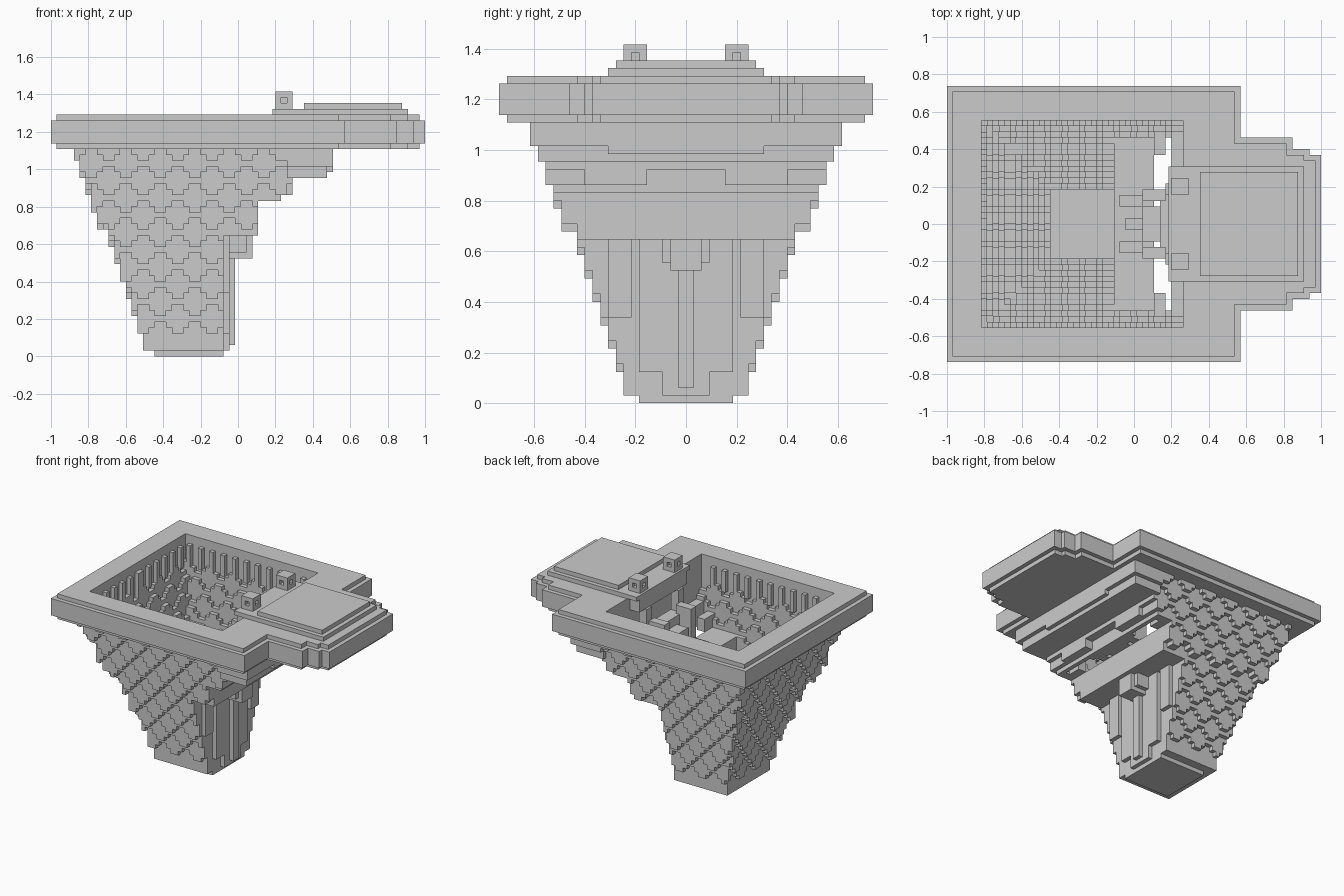
import bpy, bmesh
from mathutils import Vector

if "Cube" in bpy.data.objects:
    bpy.data.objects.remove(bpy.data.objects["Cube"])

S = 2 / 65                       # edge of one block unit
WAVE = (0, 0, 1, 2, 2, 1)        # zigzag edge of the woven courses


def pt(i, j, k):
    return Vector((-1 + i * S, j * S, k * S))


def finish(name, bm):
    bmesh.ops.recalc_face_normals(bm, faces=bm.faces)
    me = bpy.data.meshes.new(name)
    bm.to_mesh(me)
    bm.free()
    ob = bpy.data.objects.new(name, me)
    bpy.context.collection.objects.link(ob)
    return ob


def boxes(name, specs, mirror=False):
    """Boxes given as x0, x1, y0, y1, z0, z1 in block units."""
    bm = bmesh.new()
    for x0, x1, y0, y1, z0, z1 in specs:
        sides = [(y0, y1), (-y1, -y0)] if mirror else [(y0, y1)]
        for a, b in sides:
            lo, hi = pt(x0, a, z0), pt(x1, b, z1)
            r = bmesh.ops.create_cube(bm, size=1)
            for v in r["verts"]:
                v.co = Vector([lo[n] if v.co[n] < 0 else hi[n] for n in range(3)])
    return finish(name, bm)


def voxels(name, cells):
    """Outer skin of a set of unit blocks."""
    bm = bmesh.new()
    vs = {}
    for c in cells:
        for ax in range(3):
            for side in (0, 1):
                n = list(c)
                n[ax] += 2 * side - 1
                if tuple(n) in cells:
                    continue
                u, w = (ax + 1) % 3, (ax + 2) % 3
                quad = []
                for du, dw in ((0, 0), (1, 0), (1, 1), (0, 1)):
                    p = list(c)
                    p[ax] += side
                    p[u] += du
                    p[w] += dw
                    p = tuple(p)
                    if p not in vs:
                        vs[p] = bm.verts.new(pt(*p))
                    quad.append(vs[p])
                bm.faces.new(quad if side else quad[::-1])
    me = bpy.data.meshes.new(name)
    bm.to_mesh(me)
    bm.free()
    ob = bpy.data.objects.new(name, me)
    bpy.context.collection.objects.link(ob)
    return ob


def half_width(z, t):
    """Half width of the basket at height z, position t along the wall."""
    if z < 1:
        return 6
    h = 7
    for k in range(12):
        if z >= 3 * k + 1 + (WAVE[(t + 3 * k) % 6] if k else 0):
            h = 8 + k + (1 if k >= 7 else 0)
    return h


def back_limit(z):
    for top, x in ((21, 30), (27, 36), (28, 40), (30, 41), (31, 42)):
        if z < top:
            return x
    return 43


# Tapered woven basket with hollow inside and a seat ledge at the back
wall = set()
for z in range(36):
    xb = back_limit(z)
    inner_b = 29 if z < 27 else (39 if z < 32 else 41)
    for i in range(3, xb):
        for j in range(-21, 21):
            d = j + 0.5 if j >= 0 else -j - 0.5
            hx, hy = half_width(z, j), half_width(z, i)
            if i < 24 - hx or d > hy:
                continue
            if z >= 1 and i >= 26 - hx and d < hy - 2 and i < inner_b:
                continue
            if 27 <= z < 30 and d < 5 and i >= 40:
                continue
            wall.add((i, j, z))
voxels("woven_basket", wall)

# Thick rim with a stepped edge and rectangular opening, and rear deck
rim = set()
for z in range(36, 42):
    e = 0 if 37 <= z < 41 else 1
    for i in range(65):
        for j in range(-24, 24):
            d = j + 0.5 if j >= 0 else -j - 0.5
            main = e <= i < 51 - e and d < 24 - e
            deck = ((i < 60 - e and d < 15 - e) or (i < 63 - e and d < 13 - e)
                    or (i < 65 - e and d < 12 - e))
            deck = deck and i > 45
            if (main or deck) and not (6 <= i < 41 and d < 18):
                rim.add((i, j, z))
voxels("rim_and_rear_deck", rim)

# Row of small teeth inside the opening
teeth = set()
for z in range(35, 40):
    for n in range(7, 40, 3):
        teeth |= {(n, 17, z), (n, -18, z)}
    for n in range(0, 18, 3):
        teeth |= {(6, n, z), (6, -n - 1, z)}
voxels("inner_rim_teeth", teeth)

# Raised two-step lid on the rear deck
boxes("lid_base", [(38.5, 62, -10, 10, 42, 43), (38.5, 42, -9, 9, 39, 42)])
boxes("lid_top", [(44, 61, -9, 9, 43, 44)])

# Pair of cubes with drilled holes at the lid front
hinge = set()
for i in range(3):
    for j in range(3):
        for z in range(3):
            if not (z == 1 and (i == 1 or j == 1)):
                hinge |= {(39 + i, 5 + j, 43 + z), (39 + i, -8 + j, 43 + z)}
hinge |= {(40, 6, 44), (40, -7, 44)}
voxels("hinge_cubes", hinge)

# Supports under the rear deck
boxes("deck_support", [(41, 49, -20, 20, 33, 36), (41, 49, -10, 10, 32, 33),
                       (41, 48, -19, 19, 31, 33)])
boxes("support_wings", [(40, 42, 5, 13, 28, 31)], mirror=True)

# Panels and spine on the back of the basket
boxes("back_panel", [(29, 31, -6, 6, 4, 21), (29, 31, -3, 3, 1, 4)])
boxes("back_spine", [(30, 32, -1, 1, 2, 18)])
boxes("spine_bracket", [(30, 34, -3, 3, 18, 21), (30, 35, -2, 2, 17, 21)])
boxes("side_pilasters", [(29, 31, 7, 10, 11, 21)], mirror=True)

# Control pedestal standing on the inner seat ledge
boxes("inner_posts", [(34, 38, 4, 6, 27, 36), (30, 34, 3, 5, 27, 29),
                      (36, 38, 12, 16, 27, 30), (38, 40, 5, 7, 27, 39)], mirror=True)
boxes("inner_console", [(34, 40, -3, 3, 27, 32), (31, 34, -1, 1, 27, 30),
                        (37, 40, -6, 6, 27, 34)])
